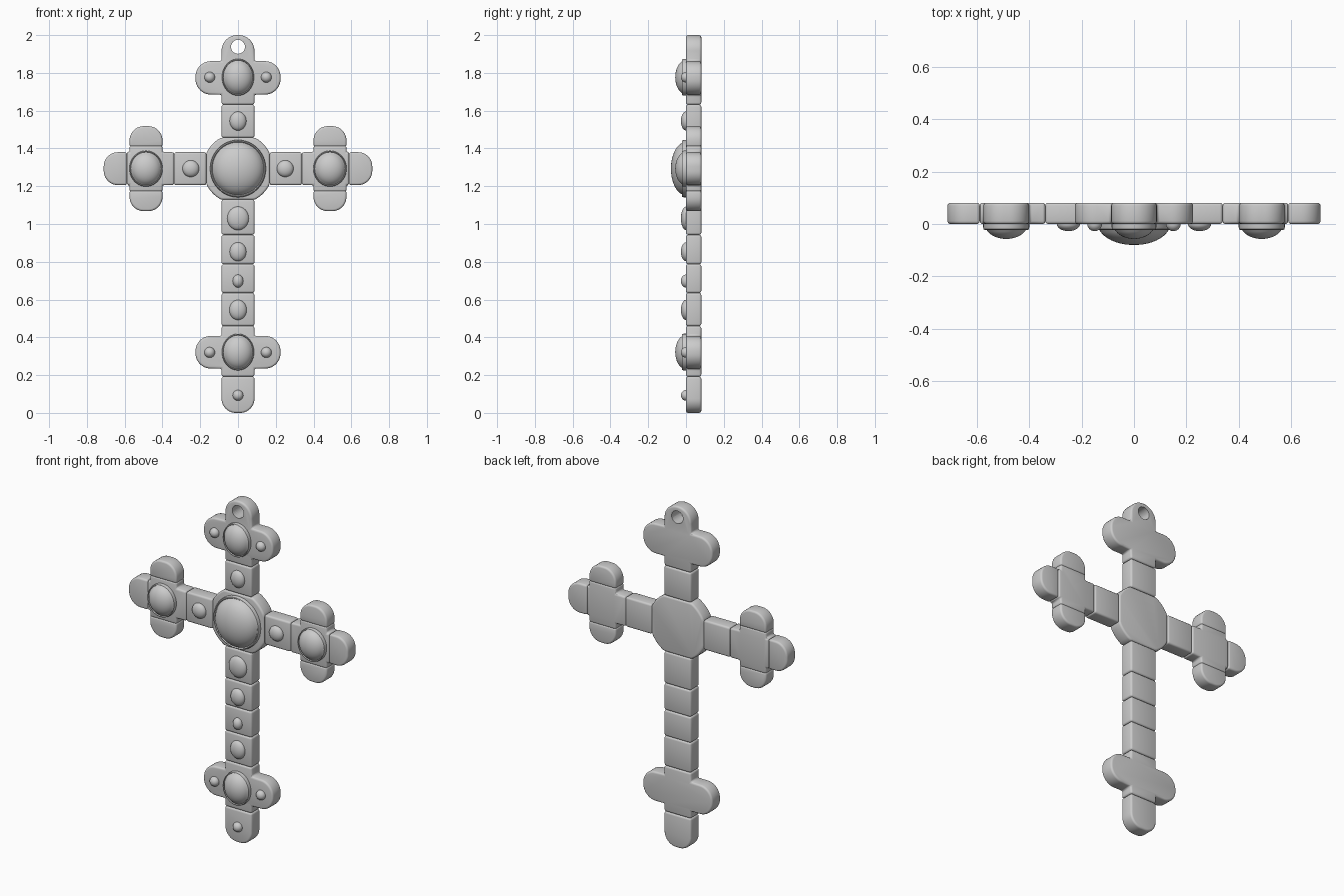
import bpy, bmesh, math
from mathutils import Vector

if "Cube" in bpy.data.objects:
    bpy.data.objects.remove(bpy.data.objects["Cube"])

W = 0.087      # half width of the bars
BACK = 0.081   # plates run from y = 0 to this depth
CZ = 1.293     # height of the cross arms
AX = 0.487     # centre of the arm-end blocks


def finish(bm, name):
    bmesh.ops.recalc_face_normals(bm, faces=bm.faces)
    me = bpy.data.meshes.new(name)
    bm.to_mesh(me)
    bm.free()
    ob = bpy.data.objects.new(name, me)
    bpy.context.collection.objects.link(ob)
    smooth(ob)
    return ob


def smooth(ob):
    bpy.ops.object.select_all(action='DESELECT')
    ob.select_set(True)
    bpy.context.view_layer.objects.active = ob
    bpy.ops.object.shade_smooth_by_angle(angle=math.radians(35))


def rounded(corners, steps=10):
    """Right-angled outline of (x, z, radius) corners -> points."""
    pts, n = [], len(corners)
    for i, (x, z, r) in enumerate(corners):
        p = Vector((x, z))
        if r == 0:
            pts.append(p)
            continue
        a = (Vector(corners[i - 1][:2]) - p).normalized()
        b = (Vector(corners[(i + 1) % n][:2]) - p).normalized()
        for k in range(steps + 1):
            t = k / steps * math.pi / 2
            pts.append(p + (a + b) * r - b * r * math.cos(t) - a * r * math.sin(t))
    return pts


def plate(name, pts, bevel=0.011):
    """Extruded outline with softened edges."""
    bm = bmesh.new()
    face = bm.faces.new([bm.verts.new((p[0], 0, p[1])) for p in pts])
    ext = bmesh.ops.extrude_face_region(bm, geom=[face])
    for v in ext['geom']:
        if isinstance(v, bmesh.types.BMVert):
            v.co.y = BACK
    bmesh.ops.recalc_face_normals(bm, faces=bm.faces)
    edges = [e for e in bm.edges if e.calc_face_angle(0) > math.radians(35)]
    bmesh.ops.bevel(bm, geom=edges, offset=bevel, segments=3, profile=0.5,
                    affect='EDGES', clamp_overlap=False)
    return finish(bm, name)


def box(name, x0, x1, z0, z1):
    return plate(name, [(x0, z0), (x1, z0), (x1, z1), (x0, z1)])


def dome(name, x, z, rx, rz, depth, rim=False):
    """Lathed cabochon, optionally sitting in a raised rim."""
    prof = [(math.cos(t), -depth * math.sin(t))
            for t in (k / 12 * math.pi / 2 for k in range(12))]
    if rim:
        prof = [(1, 0.01), (1, -0.012), (0.98, -0.02), (0.95, -0.022), (0.92, -0.016)] + \
               [(r * 0.93, y) for r, y in prof if y < -0.016]
    else:
        prof.insert(0, (1, 0.01))
    n = 40
    bm = bmesh.new()
    rings = [[bm.verts.new((x + rx * r * math.cos(2 * math.pi * i / n), y,
                            z + rz * r * math.sin(2 * math.pi * i / n)))
              for i in range(n)] for r, y in prof]
    for a, b in zip(rings, rings[1:]):
        for i in range(n):
            j = (i + 1) % n
            bm.faces.new((a[i], a[j], b[j], b[i]))
    tip = bm.verts.new((x, -depth, z))
    for i in range(n):
        bm.faces.new((rings[-1][i], rings[-1][(i + 1) % n], tip))
    bm.faces.new(rings[0])
    return finish(bm, name)


# top trefoil with hanging hole
top = plate("top_trefoil", rounded([
    (-W, 1.632, 0), (W, 1.632, 0), (W, 1.685, 0), (0.225, 1.685, 0.082),
    (0.225, 1.862, 0.082), (W, 1.862, 0), (W, 2.0, 0.083), (-W, 2.0, 0.083),
    (-W, 1.862, 0), (-0.225, 1.862, 0.082), (-0.225, 1.685, 0.082), (-W, 1.685, 0)]))
bpy.ops.mesh.primitive_cylinder_add(vertices=32, radius=0.037, depth=0.4,
                                    location=(0, 0.04, 1.938),
                                    rotation=(math.pi / 2, 0, 0))
cutter = bpy.context.object
cutter.hide_render = True
mod = top.modifiers.new("hole", 'BOOLEAN')
mod.operation, mod.object, mod.solver = 'DIFFERENCE', cutter, 'EXACT'
bpy.context.view_layer.objects.active = top
bpy.ops.object.modifier_apply(modifier="hole")
bpy.data.objects.remove(cutter)
smooth(top)

# bottom trefoil and foot
plate("bottom_trefoil", rounded([
    (-W, 0.192, 0), (W, 0.192, 0), (W, 0.235, 0), (0.225, 0.235, 0.08),
    (0.225, 0.407, 0.08), (W, 0.407, 0), (W, 0.46, 0), (-W, 0.46, 0),
    (-W, 0.407, 0), (-0.225, 0.407, 0.08), (-0.225, 0.235, 0.08), (-W, 0.235, 0)]))
plate("foot", rounded([(-W, 0, 0.075), (W, 0, 0.075), (W, 0.192, 0), (-W, 0.192, 0)]))

# stacked bar segments
cuts = [0.46, 0.635, 0.787, 0.943, 1.13]
for z0, z1 in list(zip(cuts, cuts[1:])) + [(1.457, 1.632)]:
    box("shaft_segment", -W, W, z0, z1)

# central disc, flattened where the bars meet it
disc = [(0.187 * math.cos(math.radians(a)), 0.187 * math.sin(math.radians(a)))
        for a in range(0, 360, 5)]
plate("centre_disc", [(max(-0.168, min(0.168, x)), CZ + max(-0.164, min(0.164, z)))
                      for x, z in disc])

# arms with three-lobed ends
H, L = 0.122, 0.087
for s in (-1, 1):
    box("arm_segment", s * 0.168, s * 0.338, CZ - W, CZ + W)
    plate("arm_end_block", [(s * x, CZ + z) for x, z in (
        (0.338, -W), (AX - L, -W), (AX - L, -H), (AX + L, -H), (AX + L, -W), (0.588, -W),
        (0.588, W), (AX + L, W), (AX + L, H), (AX - L, H), (AX - L, W), (0.338, W))])
    plate("arm_tip_lobe", rounded([
        (s * 0.588, CZ - W, 0), (s * 0.711, CZ - W, 0.075),
        (s * 0.711, CZ + W, 0.075), (s * 0.588, CZ + W, 0)]))
    for v in (-1, 1):
        plate("arm_side_lobe", rounded([
            (s * (AX - L), CZ + v * (H - 0.006), 0), (s * (AX + L), CZ + v * (H - 0.006), 0),
            (s * (AX + L), CZ + v * 0.225, 0.075), (s * (AX - L), CZ + v * 0.225, 0.075)]))
    # arm gems and small side gems
    dome("arm_end_gem", s * AX, CZ, 0.088, 0.095, 0.057, True)
    dome("arm_gem", s * 0.25, CZ, 0.044, 0.044, 0.027)
    for z in (0.32, 1.777):
        dome("trefoil_side_gem", s * 0.15, z, 0.028, 0.028, 0.027)

# central and shaft gems
dome("centre_gem", 0, CZ, 0.148, 0.152, 0.08, True)
for z in (0.322, 1.777):
    dome("trefoil_gem", 0, z, 0.085, 0.097, 0.057, True)
for z, rx, rz in ((1.545, 0.044, 0.05), (1.03, 0.057, 0.062), (0.853, 0.044, 0.05),
                  (0.698, 0.028, 0.034), (0.545, 0.046, 0.053), (0.093, 0.028, 0.028)):
    dome("shaft_gem", 0, z, rx, rz, 0.027)
